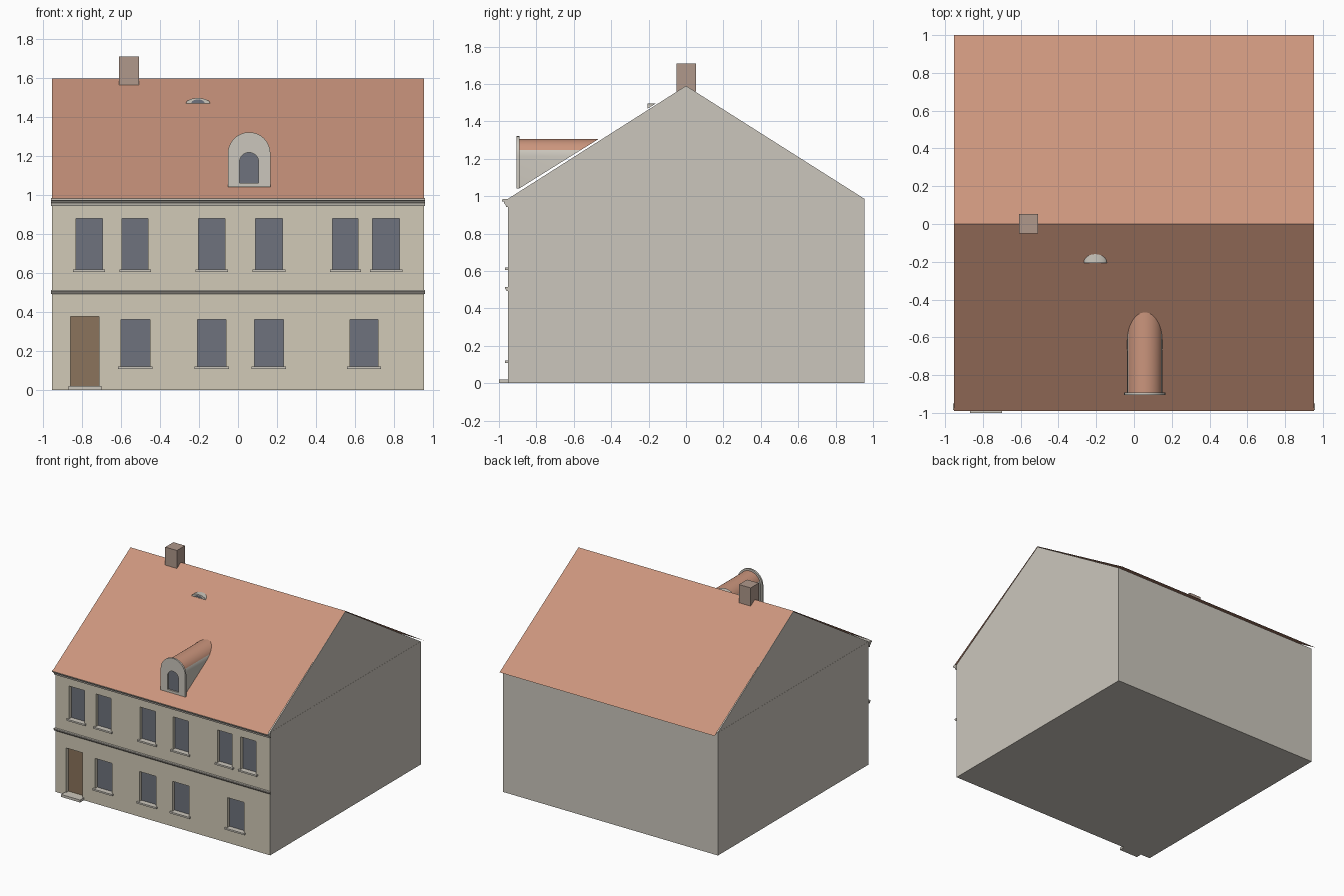
import bpy, bmesh, math

if "Cube" in bpy.data.objects:
    bpy.data.objects.remove(bpy.data.objects["Cube"])

RIDGE, SLOPE = 1.595, 0.62


def material(name, rgb):
    m = bpy.data.materials.new(name)
    m.diffuse_color = [(c / 255) ** 2.2 for c in rgb] + [1]
    m.use_nodes = True
    m.node_tree.nodes["Principled BSDF"].inputs["Base Color"].default_value = m.diffuse_color
    return m


CREAM = material("cream_plaster", (208, 201, 182))
STONE = material("pale_stone", (202, 197, 187))
TILE = material("roof_tile", (202, 148, 124))
GLASS = material("window_glass", (110, 114, 124))
WOOD = material("door_wood", (138, 115, 92))
BRICK = material("chimney_brick", (174, 151, 138))


def make(name, verts, faces, *mats):
    me = bpy.data.meshes.new(name)
    me.from_pydata(verts, [], faces)
    bm = bmesh.new()
    bm.from_mesh(me)
    bmesh.ops.recalc_face_normals(bm, faces=bm.faces)
    bm.to_mesh(me)
    bm.free()
    for m in mats:
        me.materials.append(m)
    ob = bpy.data.objects.new(name, me)
    bpy.context.collection.objects.link(ob)
    return ob


def box_data(boxes):
    verts, faces = [], []
    for x0, x1, y0, y1, z0, z1 in boxes:
        o = len(verts)
        verts += [(x, y, z) for x in (x0, x1) for y in (y0, y1) for z in (z0, z1)]
        faces += [[o + i for i in f] for f in ((0, 1, 3, 2), (4, 6, 7, 5), (0, 4, 5, 1),
                                               (2, 3, 7, 6), (0, 2, 6, 4), (1, 5, 7, 3))]
    return verts, faces


def boxes(name, items, *mats):
    return make(name, *box_data(items), *mats)


def prism(name, pts, axis, a, b, *mats):
    n = len(pts)
    place = (lambda p, t: (t, p[0], p[1])) if axis == 'x' else (lambda p, t: (p[0], t, p[1]))
    verts = [place(p, a) for p in pts] + [place(p, b) for p in pts]
    faces = [(i, (i + 1) % n, n + (i + 1) % n, n + i) for i in range(n)]
    return make(name, verts, faces + [tuple(range(n)), tuple(range(n, 2 * n))], *mats)


def arc(cx, z, rx, rz, n=16):
    return [(cx - rx * math.cos(math.pi * i / n), z + rz * math.sin(math.pi * i / n))
            for i in range(n + 1)]


def arch(cx, r, z0, spring):
    return [(cx - r, z0)] + arc(cx, spring, r, r) + [(cx + r, z0)]


def ring(name, outer, inner, y0, y1, mat):
    n = len(outer)
    verts = [(x, y, z) for y in (y0, y1) for loop in (outer, inner) for x, z in loop]
    faces = []
    for a, b in ((0, 1), (1, 3), (3, 2), (2, 0)):
        faces += [(a * n + i, a * n + (i + 1) % n, b * n + (i + 1) % n, b * n + i) for i in range(n)]
    return make(name, verts, faces, mat)


def shell_to_roof(name, pts, y0, *mats):
    # open vault running back until it meets the front roof slope
    n = len(pts)
    verts = [(x, y0, z) for x, z in pts] + [(x, (z - RIDGE) / SLOPE, z) for x, z in pts]
    return make(name, verts, [(i, i + 1, n + i + 1, n + i) for i in range(n - 1)], *mats)


def smooth(ob):
    bpy.context.view_layer.objects.active = ob
    bpy.ops.object.select_all(action='DESELECT')
    ob.select_set(True)
    bpy.ops.object.shade_smooth_by_angle(angle=math.radians(35))


# openings: x0, x1, z0, z1
upper = [(x0, x1, 0.617, 0.88) for x0, x1 in ((-.83, -.695), (-.593, -.46), (-.203, -.067),
                                              (.09, .228), (.485, .615), (.69, .827))]
lower = [(x0, x1, 0.12, 0.362) for x0, x1 in ((-.6, -.452), (-.208, -.062),
                                              (.085, .232), (.573, .718))]
windows = upper + lower
door = (-.857, -.713, 0.02, 0.377)

# walls with recessed openings
walls = boxes("walls", [(-.952, .952, -.952, .955, 0, .985)], STONE, CREAM)
for p in walls.data.polygons:
    if p.normal.y < -0.5:
        p.material_index = 1
cutter = boxes("opening_cutter", [(a, b, -1.1, -.918, c, d) for a, b, c, d in windows + [door]], CREAM)
mod = walls.modifiers.new("openings", 'BOOLEAN')
mod.operation, mod.solver, mod.object = 'DIFFERENCE', 'EXACT', cutter
bpy.context.view_layer.objects.active = walls
bpy.ops.object.modifier_apply(modifier=mod.name)
bpy.data.objects.remove(cutter)
for p in walls.data.polygons:
    if p.center.y < -0.9 and abs(p.center.x) < 0.94 and p.center.z > 0.01:
        p.material_index = 1

# panes, door, sills and step
boxes("window_panes", [(a, b, -.924, -.917, c, d) for a, b, c, d in windows], GLASS)
boxes("door_leaf", [(door[0], door[1], -.924, -.917, door[2], door[3])], WOOD)
boxes("window_sills", [(a - .015, b + .015, -.967, -.918, c - .012, c + .001)
                       for a, b, c, d in windows], STONE)
boxes("door_step", [(-.867, -.7, -1, -.94, 0, .02)], STONE)

# string course and cornice mouldings
prism("string_course", [(-.95, .492), (-.957, .492), (-.968, .505), (-.968, .513), (-.95, .513)],
      'x', -.958, .958, STONE)
prism("cornice", [(-.95, .943), (-.962, .943), (-.965, .955), (-.973, .963), (-.973, .97),
                  (-.985, .972), (-.985, .983), (-.95, .985)], 'x', -.958, .958, STONE)

# gables and thin roof sheets
prism("gables", [(-.953, .985), (0, 1.59), (.955, .985)], 'x', -.951, .951, STONE)
eaves = [(-.99, RIDGE - SLOPE * .99), (0, RIDGE), (1, RIDGE - SLOPE)]
make("roof", [(x, y, z) for x in (-.953, .953) for y, z in eaves],
     [(0, 3, 4, 1), (1, 4, 5, 2)], TILE)

# chimney
boxes("chimney", [(-.61, -.507, -.05, .053, 1.56, 1.708)], BRICK)

# arched dormer
vault = shell_to_roof("dormer_body", arch(.057, .093, 1.04, 1.212), -.893, STONE, TILE)
for p in vault.data.polygons:
    if p.center.z > 1.245:
        p.material_index = 1
smooth(vault)
smooth(ring("dormer_front", arch(.057, .109, 1.04, 1.212), arch(.057, .049, 1.06, 1.168),
            -.905, -.891, STONE))
prism("dormer_window", arch(.057, .051, 1.058, 1.168), 'y', -.894, -.889, GLASS)

# small eyebrow vent
smooth(shell_to_roof("eyebrow_vent_hood", arc(-.205, 1.469, .061, .027), -.206, STONE))
ring("eyebrow_vent_frame", arc(-.205, 1.469, .061, .027), arc(-.205, 1.471, .034, .018),
     -.207, -.203, STONE)
prism("eyebrow_vent_glass", arc(-.205, 1.471, .034, .018), 'y', -.204, -.202, GLASS)
